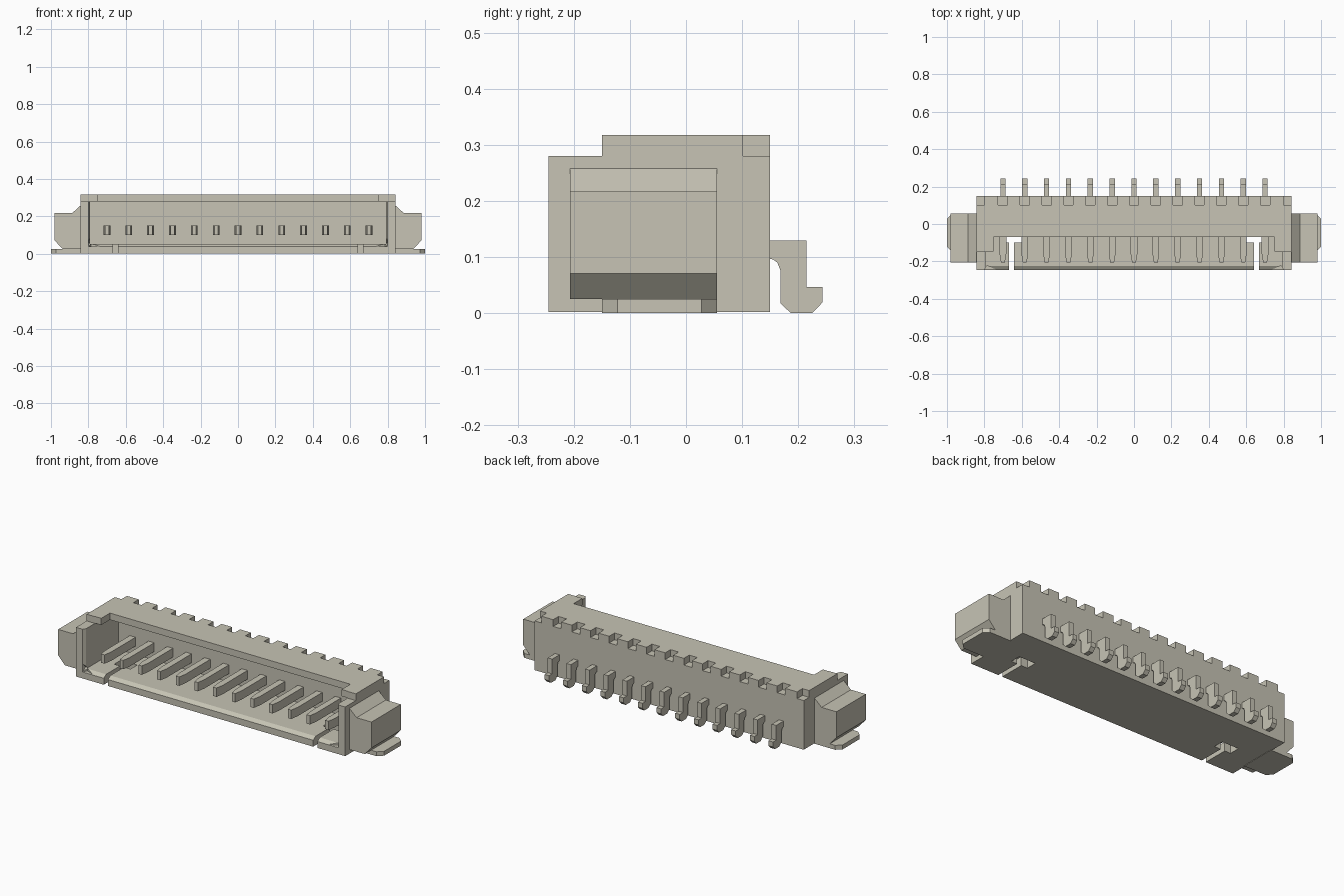
import bpy, bmesh
from mathutils import Vector

cube = bpy.data.objects.get("Cube")
if cube:
    bpy.data.objects.remove(cube, do_unlink=True)

mat = bpy.data.materials.new("warm grey plastic")
colour = (0.57, 0.55, 0.46, 1)
mat.diffuse_color = colour
mat.use_nodes = True
mat.node_tree.nodes["Principled BSDF"].inputs["Base Color"].default_value = colour

AXES = {"x": lambda a, b, c: (c, a, b), "y": lambda a, b, c: (a, c, b), "z": lambda a, b, c: (a, b, c)}


def prism(name, points, axis, lo, hi):
    """Extrude a flat profile along an axis."""
    bm = bmesh.new()
    face = bm.faces.new([bm.verts.new(AXES[axis](a, b, lo)) for a, b in points])
    ext = bmesh.ops.extrude_face_region(bm, geom=[face])
    moved = [v for v in ext["geom"] if isinstance(v, bmesh.types.BMVert)]
    bmesh.ops.translate(bm, verts=moved, vec=Vector(AXES[axis](0, 0, hi - lo)))
    bmesh.ops.recalc_face_normals(bm, faces=bm.faces)
    mesh = bpy.data.meshes.new(name)
    bm.to_mesh(mesh)
    bm.free()
    mesh.materials.append(mat)
    ob = bpy.data.objects.new(name, mesh)
    bpy.context.collection.objects.link(ob)
    return ob


def box(name, x, y, z):
    return prism(name, [(x[0], y[0]), (x[1], y[0]), (x[1], y[1]), (x[0], y[1])], "z", *z)


def flip(points, s):
    return [(s * a, b) for a, b in points]


FRONT, BACK, TOP, LEDGE = -0.245, 0.15, 0.318, 0.28
FLOOR, CAVITY = 0.053, 0.79
pins = [0.1168 * i for i in range(-6, 7)]

# Housing with a stepped side profile
housing = prism("housing", [(FRONT, 0.002), (BACK, 0.002), (BACK, TOP), (-0.15, TOP),
                            (-0.15, LEDGE), (FRONT, LEDGE)], "x", -0.842, 0.842)

# Mating cavity, open roof front and bevelled floor edge
cutters = [
    box("cavity_cutter", (-CAVITY, CAVITY), (-0.3, 0.06), (FLOOR, LEDGE)),
    box("roof_cutter", (-0.752, 0.752), (-0.31, -0.07), (0.2, 0.4)),
    box("mouth_cutter", (-CAVITY, CAVITY), (-0.32, -0.148), (0.21, 0.41)),
    prism("lip_cutter", [(-0.218, FLOOR + 0.004), (-0.26, 0.028), (-0.26, 0.1)], "x", -0.8, 0.8),
]
for s in (-1, 1):
    # Chamfered cavity sides, and a T-shaped slot through the floor
    cutters.append(prism("side_cutter", flip([(0.786, -0.222), (0.81, -0.26), (0.7, -0.26)], s),
                         "z", 0.04, 0.42))
    slot = [(0.668, -0.3), (0.668, -0.1), (0.705, -0.1), (0.705, -0.04),
            (0.602, -0.04), (0.602, -0.1), (0.642, -0.1), (0.642, -0.3)]
    cutters.append(prism("slot_cutter", flip(slot, s), "z", -0.1, 0.09))
# Notches along the rear top edge
for x in pins + [-0.835, 0.835]:
    w = 0.025 if abs(x) < 0.8 else 0.035
    cutters.append(box("notch_cutter", (x - w, x + w), (0.102, 0.2), (LEDGE, 0.4)))

for c in cutters:
    c.hide_render = True
    m = housing.modifiers.new("cut", "BOOLEAN")
    m.operation, m.solver, m.object = "DIFFERENCE", "EXACT", c
cut_mesh = bpy.data.meshes.new_from_object(
    housing.evaluated_get(bpy.context.evaluated_depsgraph_get()))
housing.modifiers.clear()
housing.data = cut_mesh
for c in cutters:
    bpy.data.objects.remove(c, do_unlink=True)

# Contacts: a tapered blade inside and a bent solder leg behind
leg = [(0.145, 0.13), (0.215, 0.13), (0.215, 0.047), (0.243, 0.047), (0.243, 0.019),
       (0.225, 0), (0.187, 0), (0.168, 0.018), (0.168, 0.077), (0.163, 0.09),
       (0.155, 0.096), (0.145, 0.097)]
for x in pins:
    prism("contact_leg", leg, "x", x - 0.014, x + 0.014)
    blade = [(-0.018, 0.07), (-0.018, -0.16), (-0.010, -0.207),
             (0.010, -0.207), (0.018, -0.16), (0.018, 0.07)]
    prism("contact_blade", [(x + a, b) for a, b in blade], "z", 0.1, 0.15)

# Side anchors with chamfered solder feet
ear = [(0.835, 0.264), (0.887, 0.217), (0.98, 0.217), (0.98, 0.071), (0.938, 0.025), (0.835, 0.025)]
foot = [(0.835, -0.15), (0.972, -0.15), (1, -0.122), (1, 0.028), (0.972, 0.055), (0.835, 0.055)]
for s, side in ((1, "left"), (-1, "right")):
    prism(side + "_anchor", flip(ear, s), "y", -0.207, 0.055)
    prism(side + "_solder_foot", flip(foot, s), "z", 0, 0.025)
